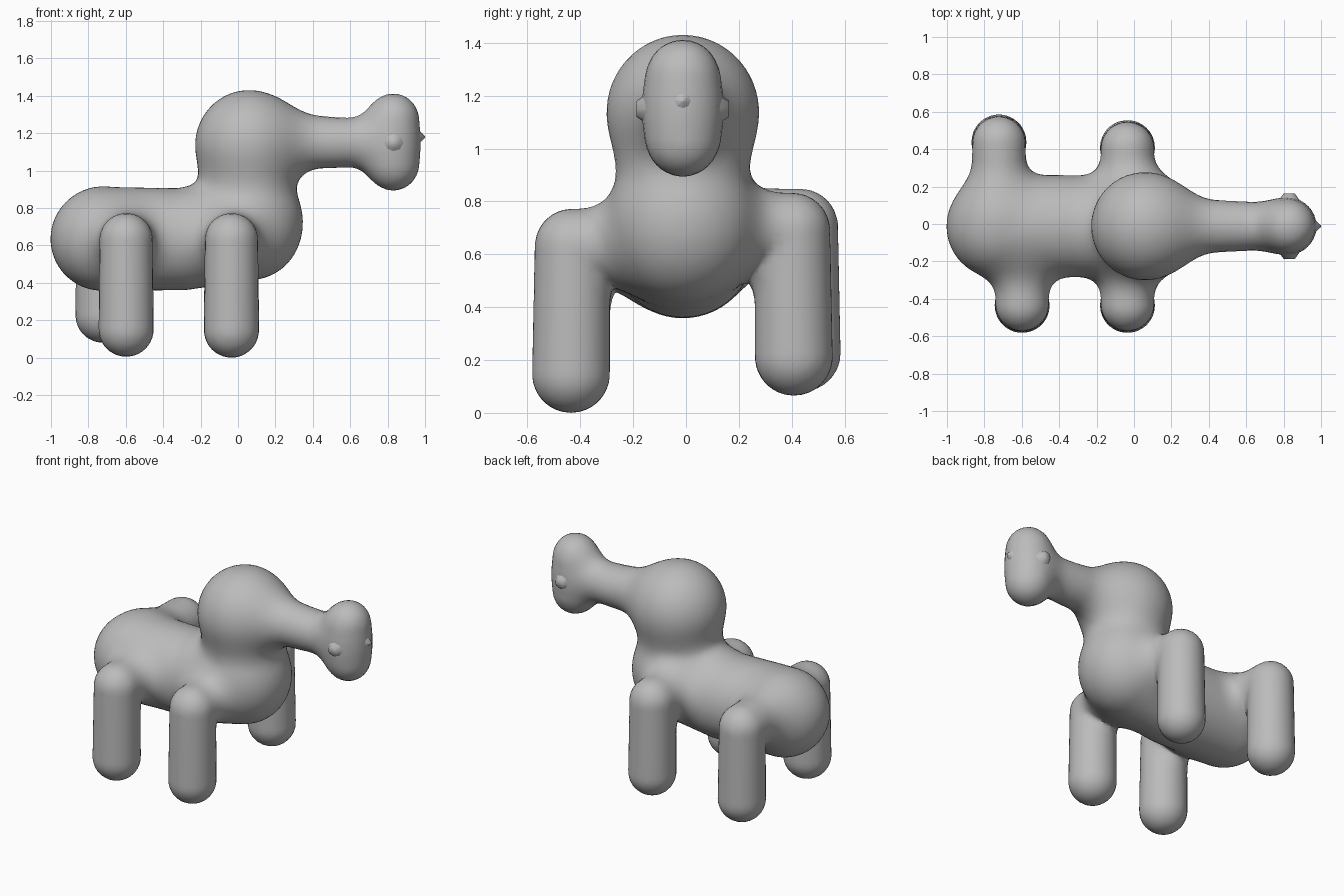
import bpy
import bmesh
from mathutils import Vector, Matrix

default = bpy.data.objects.get("Cube")
if default:
    bpy.data.objects.remove(default, do_unlink=True)

grey = bpy.data.materials.new("clay_grey")
grey.use_nodes = True
colour = (0.5, 0.5, 0.5, 1)
grey.diffuse_color = colour
grey.node_tree.nodes["Principled BSDF"].inputs["Base Color"].default_value = colour

BLEND = 0.12
MID = -0.012


def leg(x, side, reach, hip, foot):
    """Bent limb: out from the body, then down to the foot."""
    r = 0.147
    return [((x, side * 0.1, hip), r), ((x, side * reach, hip), r - 0.005),
            ((x, side * (reach + 0.005), foot + r), r)]


# Each limb is a chain of (point, radius)
limbs = {
    "trunk": [((-0.725, MID, 0.635), 0.277), ((-0.3, MID, 0.633), 0.272),
              ((0.06, MID, 0.695), 0.28)],
    "neck": [((0.06, MID, 0.8), 0.23), ((0.06, MID, 1.1), 0.23)],
    "head": [((0.06, MID, 1.15), 0.279)] * 2,
    "snout": [((0.2, MID, 1.16), 0.155), ((0.5, MID, 1.15), 0.136),
              ((0.8, MID, 1.15), 0.122)],
    "muzzle": [((0.83, MID, 1.03), 0.136), ((0.835, MID, 1.15), 0.128),
               ((0.83, MID, 1.275), 0.136)],
    "front_right_leg": leg(-0.035, -1, 0.43, 0.63, 0),
    "back_right_leg": leg(-0.598, -1, 0.43, 0.63, 0.005),
    "front_left_leg": leg(-0.035, 1, 0.403, 0.69, 0.065),
    "back_left_leg": leg(-0.722, 1, 0.433, 0.705, 0.08),
}
chains = [[(Vector(p), r) for p, r in chain] for chain in limbs.values()]


def chain_distance(p, chain):
    best = 9.0
    for (a, ra), (b, rb) in zip(chain, chain[1:]):
        ab = b - a
        t = min(1, max(0, (p - a).dot(ab) / max(ab.length_squared, 1e-9)))
        best = min(best, (p - a - ab * t).length - ra - (rb - ra) * t)
    return best


def skin_distance(p):
    """Distance to all limbs, melted together where they meet."""
    d = 9.0
    for chain in chains:
        e = chain_distance(p, chain)
        h = max(BLEND - abs(d - e), 0) / BLEND
        d = min(d, e) - h * h * BLEND / 4
    return d


def make_object(name, bm):
    mesh = bpy.data.meshes.new(name)
    bm.to_mesh(mesh)
    bm.free()
    mesh.materials.append(grey)
    obj = bpy.data.objects.new(name, mesh)
    bpy.context.collection.objects.link(obj)
    bpy.ops.object.select_all(action='DESELECT')
    obj.select_set(True)
    bpy.context.view_layer.objects.active = obj
    return obj


# Rough body: balls along every limb, fused by a voxel remesh
bm = bmesh.new()
for chain in chains:
    for (a, ra), (b, rb) in zip(chain, chain[1:]):
        steps = max(1, int((b - a).length / 0.05))
        for i in range(steps + 1):
            t = i / steps
            bmesh.ops.create_icosphere(bm, subdivisions=3, radius=ra + (rb - ra) * t,
                                       matrix=Matrix.Translation(a.lerp(b, t)))
body = make_object("animal_body", bm)
remesh = body.modifiers.new("fuse", 'REMESH')
remesh.mode = 'VOXEL'
remesh.voxel_size = 0.03
bpy.ops.object.modifier_apply(modifier=remesh.name)

# Settle the fused skin onto the melted shape
bm = bmesh.new()
bm.from_mesh(body.data)
axes = [Vector(row) * 0.002 for row in Matrix.Identity(3)]
for step in range(4):
    if step < 3:
        bmesh.ops.smooth_vert(bm, verts=bm.verts, factor=0.5, use_axis_x=True,
                              use_axis_y=True, use_axis_z=True)
    for v in bm.verts:
        d = skin_distance(v.co)
        slope = Vector([skin_distance(v.co + axis) - d for axis in axes])
        if slope.length > 1e-7:
            v.co -= slope.normalized() * d
bm.to_mesh(body.data)
bm.free()
body.data.materials.clear()
body.data.materials.append(grey)
for face in body.data.polygons:
    face.material_index = 0
bpy.ops.object.shade_smooth_by_angle(angle=1.0)


def nub(name, base, tip, base_radius, tip_radius):
    """Small cone pointing from base to tip."""
    base, tip = Vector(base), Vector(tip)
    bm = bmesh.new()
    turn = (tip - base).to_track_quat('Z', 'Y').to_matrix().to_4x4()
    bmesh.ops.create_cone(bm, cap_ends=True, segments=8, radius1=base_radius,
                          radius2=tip_radius, depth=(tip - base).length,
                          matrix=Matrix.Translation((base + tip) / 2) @ turn)
    make_object(name, bm)
    bpy.ops.object.shade_smooth_by_angle(angle=1.0)


# Nose tip and the two cheek nubs on the muzzle
nub("nose_tip", (0.93, MID, 1.18), (1, MID, 1.18), 0.07, 0.004)
for name, side in (("left_cheek", 1), ("right_cheek", -1)):
    nub(name, (0.83, MID + side * 0.09, 1.15), (0.83, MID + side * 0.175, 1.15), 0.09, 0.03)
